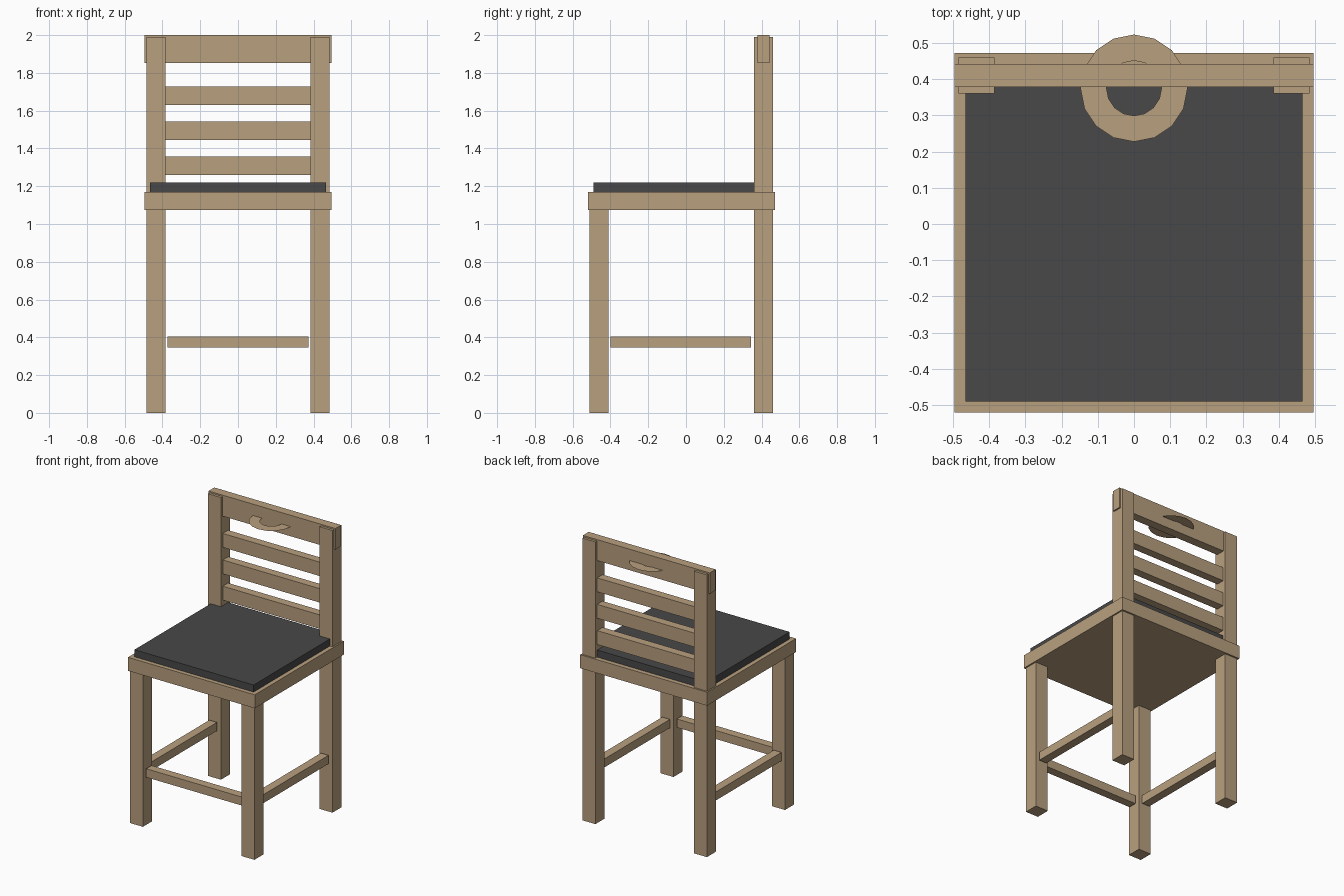
import bpy, bmesh, math

if "Cube" in bpy.data.objects:
    bpy.data.objects.remove(bpy.data.objects["Cube"])


def material(name, rgb):
    m = bpy.data.materials.new(name)
    m.diffuse_color = (*rgb, 1)
    m.use_nodes = True
    m.node_tree.nodes["Principled BSDF"].inputs["Base Color"].default_value = m.diffuse_color
    return m


wood = material("wood", (0.48, 0.35, 0.21))
dark = material("dark_fabric", (0.065, 0.065, 0.065))


def add_object(name, bm, mat):
    mesh = bpy.data.meshes.new(name)
    bm.to_mesh(mesh)
    bm.free()
    mesh.materials.append(mat)
    obj = bpy.data.objects.new(name, mesh)
    bpy.context.collection.objects.link(obj)
    return obj


def box(name, x, y, z, mat=wood):
    """Box from (min, max) ranges on each axis."""
    bm = bmesh.new()
    bmesh.ops.create_cube(bm, size=1)
    for v in bm.verts:
        v.co = [(a + b) / 2 + c * (b - a) for (a, b), c in zip((x, y, z), v.co)]
    return add_object(name, bm, mat)


# Seat and cushion
box("seat", (-0.495, 0.495), (-0.52, 0.472), (1.075, 1.17))
box("cushion", (-0.465, 0.465), (-0.49, 0.44), (1.17, 1.22), dark)

# Legs, back posts and side stretchers, one set per side
for side, s in (("left", -1), ("right", 1)):
    leg_x = sorted((s * 0.385, s * 0.485))
    box(f"front_leg_{side}", leg_x, (-0.51, -0.41), (0, 1.075))
    box(f"back_post_{side}", leg_x, (0.36, 0.46), (0, 1.99))
    box(f"side_stretcher_{side}", sorted((s * 0.405, s * 0.465)),
        (-0.40, 0.345), (0.345, 0.405))

# Front stretcher
box("front_stretcher", (-0.373, 0.373), (-0.49, -0.43), (0.345, 0.405))

# Backrest slats and top rail
for i, z in enumerate((1.308, 1.493, 1.68)):
    box(f"back_slat_{i + 1}", (-0.39, 0.39), (0.38, 0.44), (z - 0.049, z + 0.049))
box("top_rail", (-0.495, 0.495), (0.378, 0.442), (1.852, 2.0))

# Flat ring passing through the top rail
bm = bmesh.new()
sides = 16
rings = [[bm.verts.new((r * math.sin(2 * math.pi * i / sides),
                        0.375 + r * math.cos(2 * math.pi * i / sides), 1.92))
          for i in range(sides)] for r in (0.148, 0.076)]
for i in range(sides):
    j = (i + 1) % sides
    bm.faces.new((rings[0][i], rings[1][i], rings[1][j], rings[0][j]))
bmesh.ops.recalc_face_normals(bm, faces=bm.faces)
if bm.faces[:][0].normal.z < 0:
    bmesh.ops.reverse_faces(bm, faces=bm.faces)
add_object("handle_ring", bm, wood)
